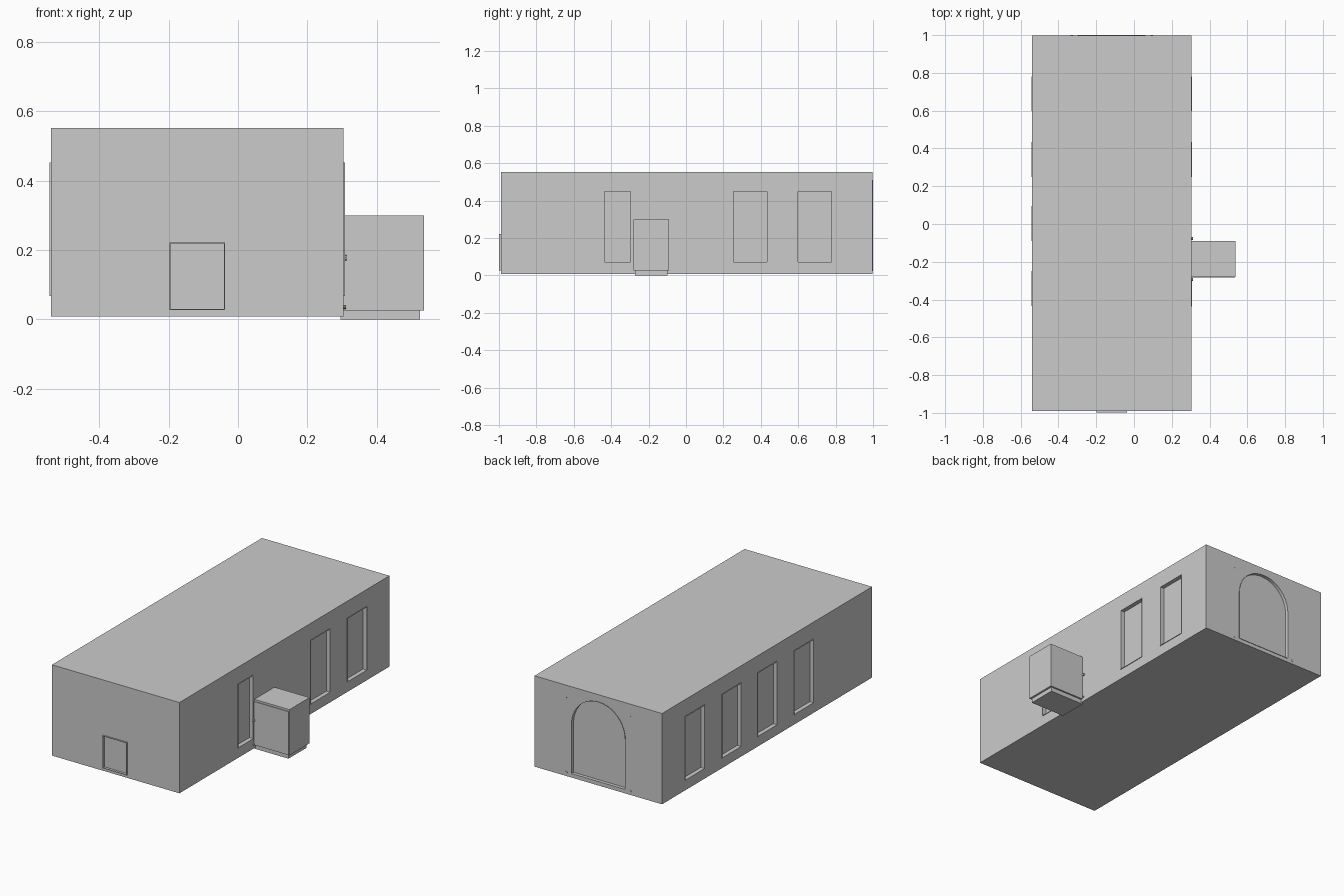
import bpy, bmesh, math
from mathutils import Matrix

if "Cube" in bpy.data.objects:
    bpy.data.objects.remove(bpy.data.objects["Cube"])

grey = bpy.data.materials.new("plain grey")
grey.diffuse_color = (0.6, 0.6, 0.6, 1)
grey.use_nodes = True
grey.node_tree.nodes["Principled BSDF"].inputs["Base Color"].default_value = grey.diffuse_color


def finish(bm, name):
    bmesh.ops.recalc_face_normals(bm, faces=bm.faces)
    me = bpy.data.meshes.new(name)
    bm.to_mesh(me)
    bm.free()
    ob = bpy.data.objects.new(name, me)
    me.materials.append(grey)
    bpy.context.collection.objects.link(ob)
    return ob


def box(name, x0, x1, y0, y1, z0, z1):
    bm = bmesh.new()
    bmesh.ops.create_cube(bm, size=1)
    for v in bm.verts:
        v.co = ((x0 + x1) / 2 + v.co.x * (x1 - x0),
                (y0 + y1) / 2 + v.co.y * (y1 - y0),
                (z0 + z1) / 2 + v.co.z * (z1 - z0))
    return finish(bm, name)


def prism(name, outline, place, d0, d1):
    """Solid from a 2D outline; place(u, w, d) gives the 3D point."""
    bm = bmesh.new()
    a = [bm.verts.new(place(u, w, d0)) for u, w in outline]
    b = [bm.verts.new(place(u, w, d1)) for u, w in outline]
    bm.faces.new(a)
    bm.faces.new(b)
    for i in range(len(a)):
        j = (i + 1) % len(a)
        bm.faces.new((a[i], a[j], b[j], b[i]))
    return finish(bm, name)


def trim(name, outer, inner, place, d0, d1):
    """Thin ring standing between two matching outlines."""
    bm = bmesh.new()
    loops = [[bm.verts.new(place(u, w, d)) for u, w in o]
             for o, d in ((outer, d0), (outer, d1), (inner, d1), (inner, d0))]
    for k in range(4):
        p, q = loops[k], loops[(k + 1) % 4]
        for i in range(len(p)):
            j = (i + 1) % len(p)
            bm.faces.new((p[i], p[j], q[j], q[i]))
    return finish(bm, name)


def rect(u0, u1, w0, w1, t=0):
    return [(u0 + t, w0 + t), (u1 - t, w0 + t), (u1 - t, w1 - t), (u0 + t, w1 - t)]


def arch(cx, r, base, spring, t=0):
    r -= t
    pts = [(cx - r, base + t), (cx + r, base + t)]
    return pts + [(cx + r * math.cos(math.pi * i / 20),
                   spring + r * math.sin(math.pi * i / 20)) for i in range(21)]


L, R, F, B = -0.54, 0.305, -0.99, 0.998
hall = box("hall", L, R, F, B, 0.008, 0.552)


def opening(name, outer, inner, place, depth, lip):
    """Cut a recess into the hall and line it with a slim frame."""
    cutter = prism(name + "_cutter", outer, place, -depth, 0.05)
    cutter.hide_render = True
    cutter.hide_set(True)
    mod = hall.modifiers.new(name, 'BOOLEAN')
    mod.operation = 'DIFFERENCE'
    mod.solver = 'EXACT'
    mod.object = cutter
    trim(name + "_frame", outer, inner, place, -depth, lip)


on_left = lambda u, w, d: (L - d, u, w)
on_right = lambda u, w, d: (R + d, u, w)
on_front = lambda u, w, d: (u, F - d, w)
on_back = lambda u, w, d: (u, B + d, w)

# tall windows along both long walls
for side, place, spans in (
        ("left", on_left, ((-0.435, -0.25), (-0.09, 0.095), (0.25, 0.435), (0.597, 0.782))),
        ("right", on_right, ((-0.438, -0.293), (0.25, 0.435), (0.597, 0.782)))):
    for n, (a, b) in enumerate(spans):
        opening(f"{side}_window_{n + 1}", rect(a, b, 0.068, 0.452),
                rect(a, b, 0.068, 0.452, 0.003), place, 0.022, 0.003)

# small front door and large arched back gate
opening("front_door", rect(-0.198, -0.038, 0.027, 0.222),
        rect(-0.198, -0.038, 0.027, 0.222, 0.003), on_front, 0.006, 0.009)
opening("back_gate", arch(-0.118, 0.18, 0.03, 0.33),
        arch(-0.118, 0.18, 0.03, 0.33, 0.003), on_back, 0.018, 0.002)

# side porch with its step and door plate
box("porch", R - 0.01, 0.537, -0.28, -0.09, 0.026, 0.3)
box("porch_step", R - 0.01, 0.525, -0.272, -0.1, 0, 0.026)
box("porch_door_plate", R, 0.535, -0.284, -0.28, 0.032, 0.288)


# gate pegs on the back wall and handles beside the porch
def peg(name, loc, r, axis):
    bm = bmesh.new()
    bmesh.ops.create_cone(bm, cap_ends=True, segments=10, radius1=r, radius2=r, depth=0.012,
                          matrix=Matrix.Translation(loc) @ Matrix.Rotation(math.pi / 2, 4, axis))
    finish(bm, name)


for s in (-1, 1):
    peg("gate_upper_peg", (-0.118 + s * 0.212, B - 0.004, 0.48), 0.004, 'X')
    peg("gate_lower_peg", (-0.118 + s * 0.212, B - 0.004, 0.03), 0.007, 'X')
    peg("porch_handle", (R + 0.002, -0.185 + s * 0.108, 0.178), 0.008, 'Y')
    peg("porch_low_peg", (R, -0.185 + s * 0.106, 0.035), 0.005, 'Y')
